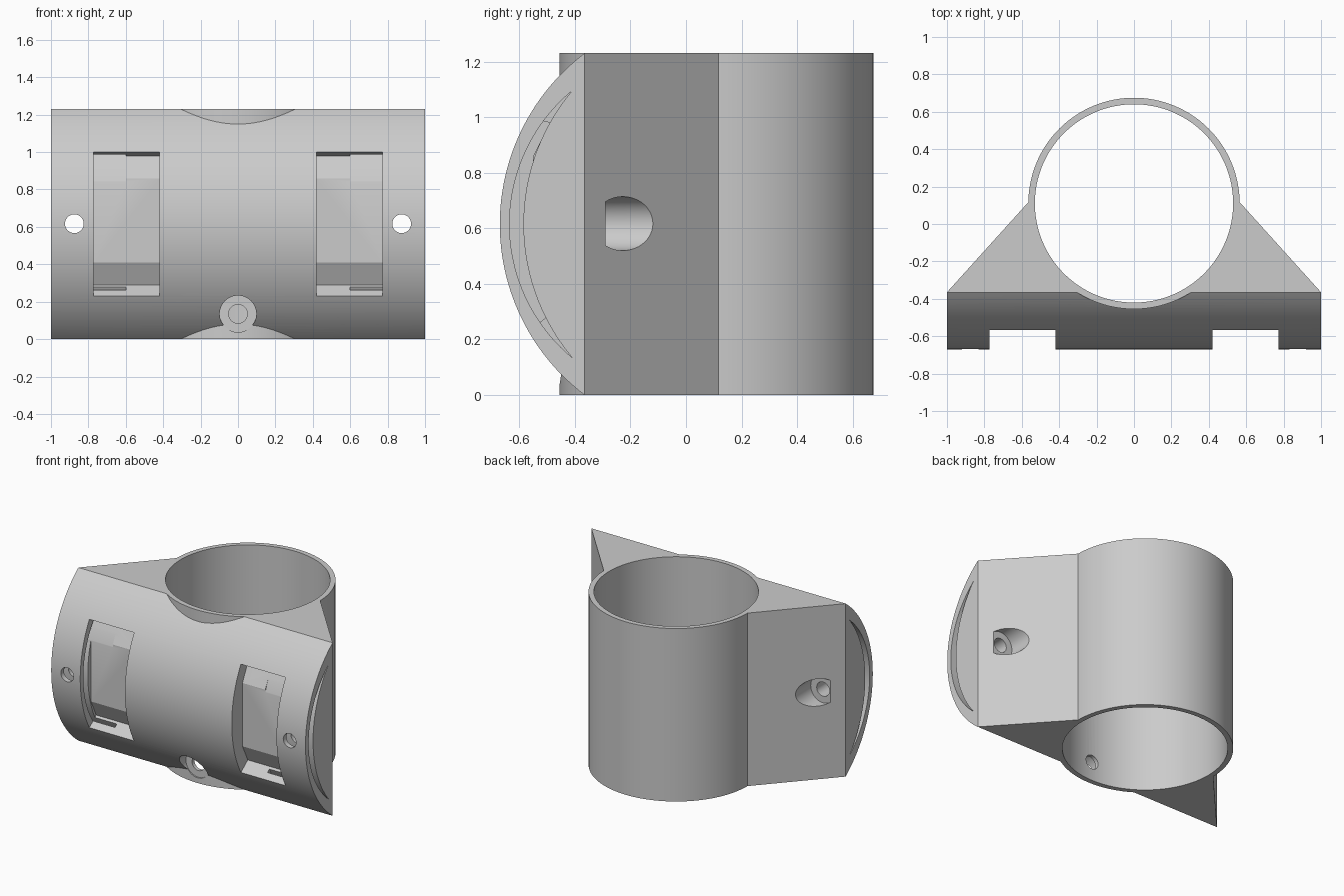
import bpy, bmesh, math
from mathutils import Matrix

cube = bpy.data.objects.get("Cube")
if cube:
    bpy.data.objects.remove(cube, do_unlink=True)

HEIGHT, MID = 1.23, 0.615
TUBE_Y = 0.11

grey = bpy.data.materials.new("plain grey")
grey.use_nodes = True
COLOUR = (0.6, 0.6, 0.6, 1)
grey.diffuse_color = COLOUR
grey.node_tree.nodes["Principled BSDF"].inputs["Base Color"].default_value = COLOUR


def to_object(name, bm):
    bmesh.ops.recalc_face_normals(bm, faces=bm.faces)
    mesh = bpy.data.meshes.new(name)
    bm.to_mesh(mesh)
    bm.free()
    mesh.materials.append(grey)
    ob = bpy.data.objects.new(name, mesh)
    bpy.context.collection.objects.link(ob)
    return ob


def prism(name, points, start, end, axis):
    """Extrude a closed outline: yz outline along x, or xy outline along z."""
    bm = bmesh.new()
    place = (lambda p, t: (t, p[0], p[1])) if axis == "x" else (lambda p, t: (p[0], p[1], t))
    face = bm.faces.new([bm.verts.new(place(p, start)) for p in points])
    shift = (end - start, 0, 0) if axis == "x" else (0, 0, end - start)
    top = bmesh.ops.extrude_face_region(bm, geom=[face])["geom"]
    bmesh.ops.translate(bm, vec=shift, verts=[g for g in top if isinstance(g, bmesh.types.BMVert)])
    return to_object(name, bm)


def cylinder(name, radius, length, centre, axis="z", segments=48):
    bm = bmesh.new()
    turn = Matrix.Rotation(math.pi / 2, 4, "X") if axis == "y" else Matrix()
    bmesh.ops.create_cone(bm, cap_ends=True, segments=segments, radius1=radius, radius2=radius,
                          depth=length, matrix=Matrix.Translation(centre) @ turn)
    return to_object(name, bm)


def combine(target, other, operation):
    mod = target.modifiers.new("join", "BOOLEAN")
    mod.operation, mod.solver, mod.object = operation, "EXACT", other
    bpy.context.view_layer.objects.active = target
    bpy.ops.object.modifier_apply(modifier=mod.name)
    bpy.data.objects.remove(other, do_unlink=True)


def arc(chord_y, half, sag, steps):
    """Arc in yz bulging to the front, from low to high."""
    radius = (half * half + sag * sag) / (2 * sag)
    centre = chord_y - sag + radius
    reach = math.asin(half / radius)
    angles = [reach * (2 * i / steps - 1) for i in range(steps + 1)]
    return [(centre - radius * math.cos(a), MID + radius * math.sin(a)) for a in angles]


# Bracket with a rounded front, trimmed to slanted wings behind
profile = arc(-0.365, MID, 0.305, 64) + [(0.12, HEIGHT), (0.12, 0)]
body = prism("clamp_bracket", profile, -1, 1, "x")
for side in (-1, 1):
    wedge = [(side, -0.365), (side * 0.562, 0.12), (side * 0.562, 0.3), (side * 1.3, 0.3), (side * 1.3, -0.365)]
    combine(body, prism("wing_trim", wedge, -0.2, 1.5, "z"), "DIFFERENCE")

# Upright tube
combine(body, cylinder("tube", 0.565, HEIGHT, (0, TUBE_Y, MID), segments=128), "UNION")
combine(body, cylinder("bore", 0.53, 2, (0, TUBE_Y, MID), segments=128), "DIFFERENCE")

# Strap pockets, crescent strap slots and counterbored screw holes on each side
pocket = [(-0.8, 0.23), (-0.567, 0.23), (-0.49, 0.29), (-0.55, 0.41),
          (-0.55, 0.86), (-0.49, 0.98), (-0.567, 1.0), (-0.8, 1.0)]
crescent = arc(-0.41, 0.48, 0.225, 40) + arc(-0.41, 0.48, 0.175, 40)[-2:0:-1]
for side in (-1, 1):
    combine(body, prism("strap_slot", crescent, side * 0.6, side * 1.1, "x"), "DIFFERENCE")
    combine(body, prism("strap_pocket", pocket, side * 0.42, side * 0.772, "x"), "DIFFERENCE")
    x = side * 0.875
    combine(body, cylinder("screw_hole", 0.05, 2, (x, 0, 0.617), "y"), "DIFFERENCE")
    combine(body, cylinder("screw_recess", 0.097, 0.5, (x, -0.04, 0.617), "y"), "DIFFERENCE")

# Front set-screw hole with recess
combine(body, cylinder("set_screw_recess", 0.098, 0.4, (0, -0.645, 0.135), "y"), "DIFFERENCE")
combine(body, cylinder("set_screw_hole", 0.05, 0.5, (0, -0.5, 0.135), "y"), "DIFFERENCE")

bpy.ops.object.select_all(action="DESELECT")
body.select_set(True)
bpy.context.view_layer.objects.active = body
bpy.ops.object.shade_smooth_by_angle(angle=math.radians(25))
